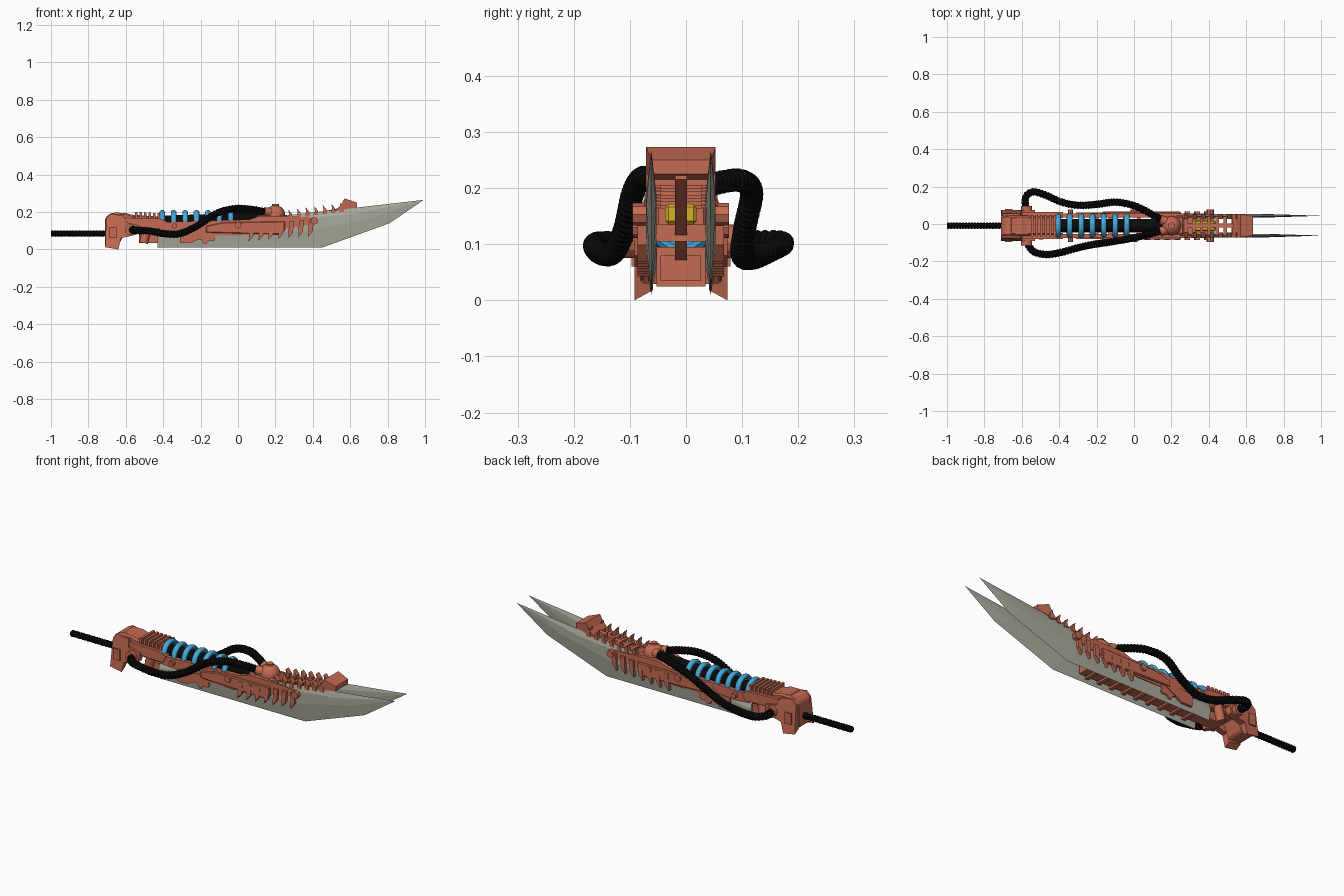
import bpy, bmesh, math
from mathutils import Vector

if "Cube" in bpy.data.objects:
    bpy.data.objects.remove(bpy.data.objects["Cube"])

CY = -0.009  # the body's centre plane


def material(name, rgb):
    m = bpy.data.materials.new(name)
    m.diffuse_color = (*rgb, 1)
    m.use_nodes = True
    m.node_tree.nodes["Principled BSDF"].inputs["Base Color"].default_value = m.diffuse_color
    return m


COPPER = material("copper orange", (0.56, 0.145, 0.085))
STEEL = material("blade grey", (0.40, 0.40, 0.335))
BLACK = material("hose black", (0.003, 0.003, 0.003))
BLUE = material("coil blue", (0.06, 0.40, 0.69))
YELLOW = material("cell yellow", (0.66, 0.44, 0.02))


def finish(name, bm, mat, bevel=0):
    bmesh.ops.recalc_face_normals(bm, faces=bm.faces)
    me = bpy.data.meshes.new(name)
    bm.to_mesh(me)
    bm.free()
    me.materials.append(mat)
    ob = bpy.data.objects.new(name, me)
    bpy.context.collection.objects.link(ob)
    if bevel:
        b = ob.modifiers.new("bevel", 'BEVEL')
        b.width, b.segments = bevel, 1
    return ob


def prism(name, pts, y0, y1, mat=COPPER, bevel=0):
    """Extrude an x-z outline between two y offsets from the centre plane."""
    bm = bmesh.new()
    a = [bm.verts.new((x, CY + y0, z)) for x, z in pts]
    b = [bm.verts.new((x, CY + y1, z)) for x, z in pts]
    n = len(pts)
    bm.faces.new(a)
    bm.faces.new(b)
    for i in range(n):
        bm.faces.new((a[i], a[(i + 1) % n], b[(i + 1) % n], b[i]))
    return finish(name, bm, mat, bevel)


def box(name, x0, x1, y0, y1, z0, z1, mat=COPPER, bevel=0):
    return prism(name, [(x0, z0), (x1, z0), (x1, z1), (x0, z1)], y0, y1, mat, bevel)


def tube(name, path, radii, sides, mat, smooth=False):
    """Sweep a round section along a list of points."""
    bm = bmesh.new()
    rings = []
    for i, p in enumerate(path):
        t = (path[min(i + 1, len(path) - 1)] - path[max(i - 1, 0)]).normalized()
        ref = Vector((0, 0, 1)) if abs(t.z) < 0.95 else Vector((1, 0, 0))
        u = t.cross(ref).normalized()
        v = t.cross(u)
        angs = [2 * math.pi * k / sides for k in range(sides)]
        rings.append([bm.verts.new(p + (u * math.cos(a) + v * math.sin(a)) * radii[i]) for a in angs])
    for r, q in zip(rings, rings[1:]):
        for k in range(sides):
            bm.faces.new((r[k], r[(k + 1) % sides], q[(k + 1) % sides], q[k]))
    bm.faces.new(rings[0])
    bm.faces.new(rings[-1])
    if smooth:
        for f in bm.faces:
            f.smooth = True
    return finish(name, bm, mat)


def rod(name, a, b, r, mat=COPPER, sides=12, r2=None):
    return tube(name, [Vector(a), Vector(b)], [r, r2 or r], sides, mat)


def ribbed(name, pts, r, step=0.008):
    """Ribbed hose through control points."""
    p = [Vector(q) for q in pts]
    p = [2 * p[0] - p[1]] + p + [2 * p[-1] - p[-2]]
    path = []
    for i in range(1, len(p) - 2):
        a, b, c, d = p[i - 1:i + 3]
        n = max(2, round((c - b).length / step))
        for k in range(n):
            t = k / n
            path.append(0.5 * (2 * b + (c - a) * t + (2 * a - 5 * b + 4 * c - d) * t ** 2
                               + (3 * b - a - 3 * c + d) * t ** 3))
    path.append(p[-2])
    tube(name, path, [r if i % 2 else r * 0.82 for i in range(len(path))], 14, BLACK)


# Twin blades: outline edge with a raised ridge polygon on both faces
edge = [(-0.43, 0.01), (0.45, 0.01), (0.81, 0.14), (0.993, 0.265),
        (0.62, 0.222), (0.22, 0.178), (-0.2, 0.12), (-0.43, 0.10)]
ridge = [(-0.43, 0.06), (0.40, 0.10), (0.72, 0.17), (0.993, 0.265),
         (0.62, 0.19), (0.22, 0.15), (-0.2, 0.10), (-0.43, 0.07)]
for s in (-1, 1):
    bm = bmesh.new()
    yc = CY + s * 0.053
    rim = [bm.verts.new((x, yc, z)) for x, z in edge]
    for d in (-1, 1):
        top = [bm.verts.new((x, yc + d * (0.009 if x < 0.9 else 0.0005), z)) for x, z in ridge]
        bm.faces.new(top)
        for i in range(8):
            j = (i + 1) % 8
            bm.faces.new((rim[i], rim[j], top[j], top[i]))
    finish("blade", bm, STEEL)

# Rear power cable
ribbed("rear_cable", [(-1, CY, 0.085), (-0.85, CY, 0.085), (-0.68, CY, 0.085)], 0.018)

# Rear cap: central block, side cheeks with feet, top ridge
prism("rear_cap", [(-0.71, 0.03), (-0.635, 0.03), (-0.60, 0.10), (-0.55, 0.11), (-0.55, 0.18),
                   (-0.60, 0.195), (-0.68, 0.195), (-0.71, 0.17)], -0.055, 0.055, COPPER, 0.008)
for s in (-1, 1):
    cheek = prism("rear_cheek", [(-0.71, 0.012), (-0.64, 0.0), (-0.625, 0.06), (-0.54, 0.08), (-0.53, 0.13),
                                 (-0.60, 0.145), (-0.61, 0.18), (-0.68, 0.19), (-0.705, 0.165)],
                  s * 0.05, s * 0.083)
    for v in cheek.data.vertices:  # lean feet and shoulders
        inner = abs(v.co.y - CY) < 0.06
        if v.co.z < 0.02 and inner:
            v.co.z += 0.018
        if v.co.z > 0.16 and not inner:
            v.co.y -= s * 0.018
    box("cheek_panel", -0.69, -0.65, s * 0.08, s * 0.088, 0.06, 0.12)
    # Hose sockets, lower braces and hanging grips
    rod("hose_socket", (-0.575, CY + s * 0.06, 0.105), (-0.575, CY + s * 0.105, 0.105), 0.03)
    prism("side_brace", [(-0.62, 0.12), (-0.40, 0.11), (-0.38, 0.15), (-0.42, 0.165), (-0.60, 0.17)],
          s * 0.04, s * 0.072)
    rod("hanging_grip", (-0.505, CY + s * 0.05, 0.035), (-0.485, CY + s * 0.05, 0.11), 0.023)

# Top cover with ridged spine
prism("top_cover", [(-0.66, 0.10), (-0.41, 0.09), (-0.41, 0.175), (-0.56, 0.185), (-0.66, 0.20)],
      -0.048, 0.048, COPPER, 0.006)
for i in range(6):
    x = -0.55 + i * 0.024
    box("cover_ridge", x, x + 0.013, -0.058, 0.058, 0.15, 0.20 - i * 0.001)

# Inner frame under the coil, open forward
box("inner_frame", -0.53, 0.30, -0.036, 0.036, 0.035, 0.08)
for i in range(9):
    x = -0.36 + i * 0.075
    box("frame_rib", x, x + 0.02, -0.044, 0.044, 0.025, 0.095)

# Coil core and blue rings
rod("coil_core", (-0.42, CY, 0.145), (0.17, CY, 0.165), 0.035, BLACK, 16)
for i in range(7):
    bpy.ops.mesh.primitive_torus_add(location=(-0.405 + i * 0.061, CY, 0.146), rotation=(0, math.pi / 2, 0),
                                     major_radius=0.052, minor_radius=0.013,
                                     major_segments=28, minor_segments=10)
    ring = bpy.context.object
    ring.name = "coil_ring"
    ring.data.materials.append(BLUE)
    ring.scale.z = 1.2
    bpy.ops.object.shade_smooth_by_angle()

for s in (-1, 1):
    # Side rail running the length of the body
    prism("side_rail", [(-0.42, 0.10), (-0.12, 0.075), (0.02, 0.075), (0.10, 0.085), (0.40, 0.135),
                        (0.42, 0.17), (0.27, 0.178), (0.12, 0.18), (0.06, 0.16), (-0.12, 0.155), (-0.42, 0.145)],
          s * 0.044, s * 0.066)
    prism("rail_plate", [(-0.17, 0.09), (0.22, 0.08), (0.25, 0.10), (0.25, 0.15), (-0.08, 0.145), (-0.17, 0.125)],
          s * 0.06, s * 0.075, COPPER, 0.004)
    # Lower bracket and half gear
    prism("lower_bracket", [(-0.31, 0.035), (-0.25, 0.035), (-0.16, 0.08), (-0.12, 0.11), (-0.31, 0.10)],
          s * 0.055, s * 0.071)
    gear = []
    for k in range(28):
        a = 2 * math.pi * k / 28
        r = 0.062 if k % 4 < 2 else 0.05
        gear.append((-0.17 + r * math.cos(a), 0.092 + r * math.sin(a)))
    prism("gear", gear, s * 0.058, s * 0.067)
    # Bolts
    for x, z, r in ((0.0, 0.13, 0.018), (0.408, 0.153, 0.02), (-0.34, 0.125, 0.014)):
        rod("side_bolt", (x, CY + s * 0.05, z), (x, CY + s * 0.086, z), r, COPPER, 8)
    # Hanging side teeth
    for i in range(7):
        x, z = 0.065 + i * 0.053, 0.042 + i * 0.0045
        prism("side_tooth", [(x - 0.008, z), (x + 0.017, z + 0.03), (x + 0.022, z + 0.09), (x - 0.004, z + 0.09)],
              s * 0.052, s * 0.077)
    # Upper spikes along each blade back
    for i in range(7):
        x, z = 0.265 + i * 0.046, 0.165 + i * 0.006
        prism("top_spike", [(x, z), (x + 0.026, z), (x + 0.024, z + 0.025), (x + 0.004, z + 0.048),
                            (x + 0.008, z + 0.022)], s * 0.036, s * 0.062)

# Cross rungs between the blades and the yellow cell
for i in range(8):
    x, z = 0.268 + i * 0.042, 0.163 + i * 0.006
    box("cross_rung", x, x + 0.018, -0.05, 0.05, z, z + 0.014)
prism("centre_spine", [(0.25, 0.06), (0.38, 0.09), (0.62, 0.215), (0.62, 0.235), (0.25, 0.165)],
      -0.011, 0.011)
box("yellow_cell", 0.32, 0.435, -0.028, 0.028, 0.135, 0.172, YELLOW, 0.006)
box("cell_tray", 0.27, 0.43, -0.045, 0.045, 0.105, 0.135)

# Front end block, flared toward the tip
end = prism("end_block", [(0.52, 0.205), (0.635, 0.225), (0.635, 0.25), (0.57, 0.273), (0.55, 0.24)],
            -0.062, 0.062)
for v in end.data.vertices:
    if v.co.x > 0.6:
        v.co.y = CY + (v.co.y - CY) * 0.85

# Hose hub: collar and dome
box("hub_base", 0.10, 0.27, -0.05, 0.05, 0.11, 0.185, COPPER, 0.01)
bpy.ops.mesh.primitive_uv_sphere_add(segments=20, ring_count=10, radius=0.052, location=(0.2, CY, 0.185))
dome = bpy.context.object
dome.name = "hub_dome"
dome.data.materials.append(COPPER)
bpy.ops.object.shade_smooth_by_angle()
rod("hub_cap", (0.2, CY, 0.228), (0.2, CY, 0.242), 0.018)
for s in (-1, 1):
    rod("hub_nozzle", (0.2, CY + s * 0.015, 0.195), (0.14, CY + s * 0.032, 0.202), 0.024)

# Two ribbed hoses from hub to rear sockets
ribbed("front_hose", [(0.16, -0.03, 0.197), (0.08, -0.055, 0.213), (-0.02, -0.078, 0.218), (-0.12, -0.095, 0.19),
                      (-0.22, -0.11, 0.125), (-0.31, -0.13, 0.085), (-0.39, -0.152, 0.084), (-0.47, -0.163, 0.098),
                      (-0.54, -0.145, 0.103), (-0.58, -0.085, 0.105)], 0.021)
ribbed("back_hose", [(0.16, 0.015, 0.197), (0.08, 0.06, 0.21), (0.0, 0.098, 0.213), (-0.1, 0.117, 0.192),
                     (-0.2, 0.105, 0.13), (-0.3, 0.1, 0.082), (-0.39, 0.118, 0.075), (-0.47, 0.153, 0.09),
                     (-0.54, 0.172, 0.102), (-0.58, 0.14, 0.105), (-0.577, 0.07, 0.105)], 0.021)
